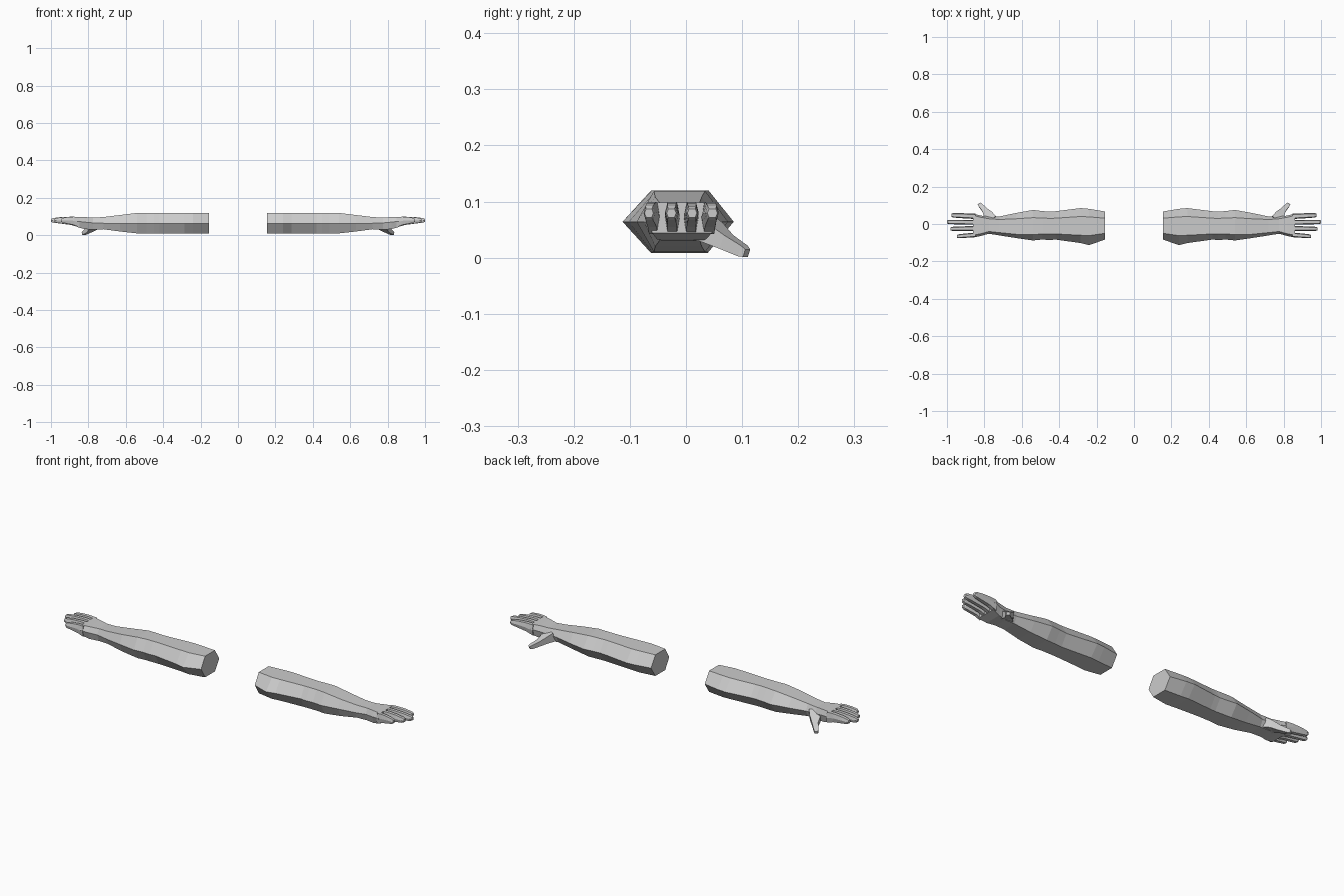
import bpy, bmesh
from mathutils import Vector

skin = bpy.data.materials.new("plain_grey")
skin.diffuse_color = (0.6, 0.6, 0.6, 1)


def loft(name, rings):
    """Skin a list of equal-length point rings, cap the ends, mirror across x."""
    bm = bmesh.new()
    vs = [[bm.verts.new(p) for p in r] for r in rings]
    n = len(rings[0])
    for a, b in zip(vs, vs[1:]):
        for i in range(n):
            j = (i + 1) % n
            bm.faces.new((a[i], a[j], b[j], b[i]))
    bm.faces.new(vs[0])
    bm.faces.new(vs[-1])
    bmesh.ops.recalc_face_normals(bm, faces=bm.faces)
    me = bpy.data.meshes.new(name)
    bm.to_mesh(me)
    bm.free()
    me.materials.append(skin)
    ob = bpy.data.objects.new(name, me)
    bpy.context.collection.objects.link(ob)
    ob.modifiers.new("mirror", 'MIRROR').use_axis[0] = True
    return ob


def hexagon(x, front, back, ridge_f, ridge_b, low, mid, high):
    return [(x, front, mid), (x, ridge_f, high), (x, ridge_b, high),
            (x, back, mid), (x, ridge_b, low), (x, ridge_f, low)]


# Forearm and upper arm: six-sided tube narrowing to the wrist
loft("arm", [hexagon(*s) for s in (
    (0.155, -0.083, 0.067, -0.050, 0.031, 0.010, 0.064, 0.120),
    (0.240, -0.113, 0.081, -0.062, 0.038, 0.008, 0.064, 0.120),
    (0.285, -0.102, 0.085, -0.060, 0.040, 0.010, 0.064, 0.120),
    (0.420, -0.083, 0.068, -0.053, 0.031, 0.010, 0.064, 0.120),
    (0.450, -0.086, 0.066, -0.053, 0.030, 0.010, 0.064, 0.120),
    (0.490, -0.083, 0.069, -0.053, 0.032, 0.010, 0.064, 0.120),
    (0.540, -0.088, 0.075, -0.057, 0.034, 0.010, 0.064, 0.119),
    (0.630, -0.075, 0.059, -0.055, 0.028, 0.020, 0.064, 0.108),
    (0.720, -0.061, 0.040, -0.046, 0.024, 0.032, 0.064, 0.097))])

# Palm: widens and flattens toward the knuckles
loft("palm", [hexagon(*s) for s in (
    (0.720, -0.061, 0.040, -0.046, 0.024, 0.032, 0.064, 0.097),
    (0.775, -0.052, 0.040, -0.040, 0.028, 0.030, 0.066, 0.094),
    (0.820, -0.064, 0.045, -0.052, 0.036, 0.033, 0.070, 0.097),
    (0.862, -0.073, 0.056, -0.060, 0.046, 0.044, 0.075, 0.098))])

# Fingers: base y, tip y, tip x, half width
for name, y0, y1, tip, w in (("index_finger", 0.041, 0.047, 0.976, 0.014),
                             ("middle_finger", 0.009, 0.011, 1.000, 0.013),
                             ("ring_finger", -0.024, -0.026, 0.980, 0.013),
                             ("little_finger", -0.058, -0.066, 0.946, 0.012)):
    rings = []
    for t, k, low, high in ((0, 1, 0.042, 0.097), (0.3, 1, 0.055, 0.099),
                            (0.65, 0.95, 0.062, 0.097), (0.92, 0.85, 0.067, 0.092),
                            (1, 0.65, 0.072, 0.087)):
        x, y, h = 0.848 + t * (tip - 0.848), y0 + t * (y1 - y0), w * k
        rings.append(hexagon(x, y - h, y + h, y - h * 0.65, y + h * 0.65,
                             low, (low + high) / 2, high))
    loft(name, rings)

# Thumb: tapered block angled back and down; each ring is centre, half width, half height
rings = []
for c, w, h in (((0.765, 0.015, 0.058), 0.036, 0.024),
                ((0.778, 0.045, 0.046), 0.026, 0.018),
                ((0.796, 0.072, 0.028), 0.015, 0.013),
                ((0.822, 0.101, 0.012), 0.011, 0.010),
                ((0.828, 0.108, 0.008), 0.008, 0.007)):
    c = Vector(c)
    side = Vector((0.83, -0.55, 0)) * w
    up = Vector((0.15, 0.3, 0.94)) * h
    rings.append([c - side - up, c + side - up, c + side + up, c - side + up])
loft("thumb", rings)
